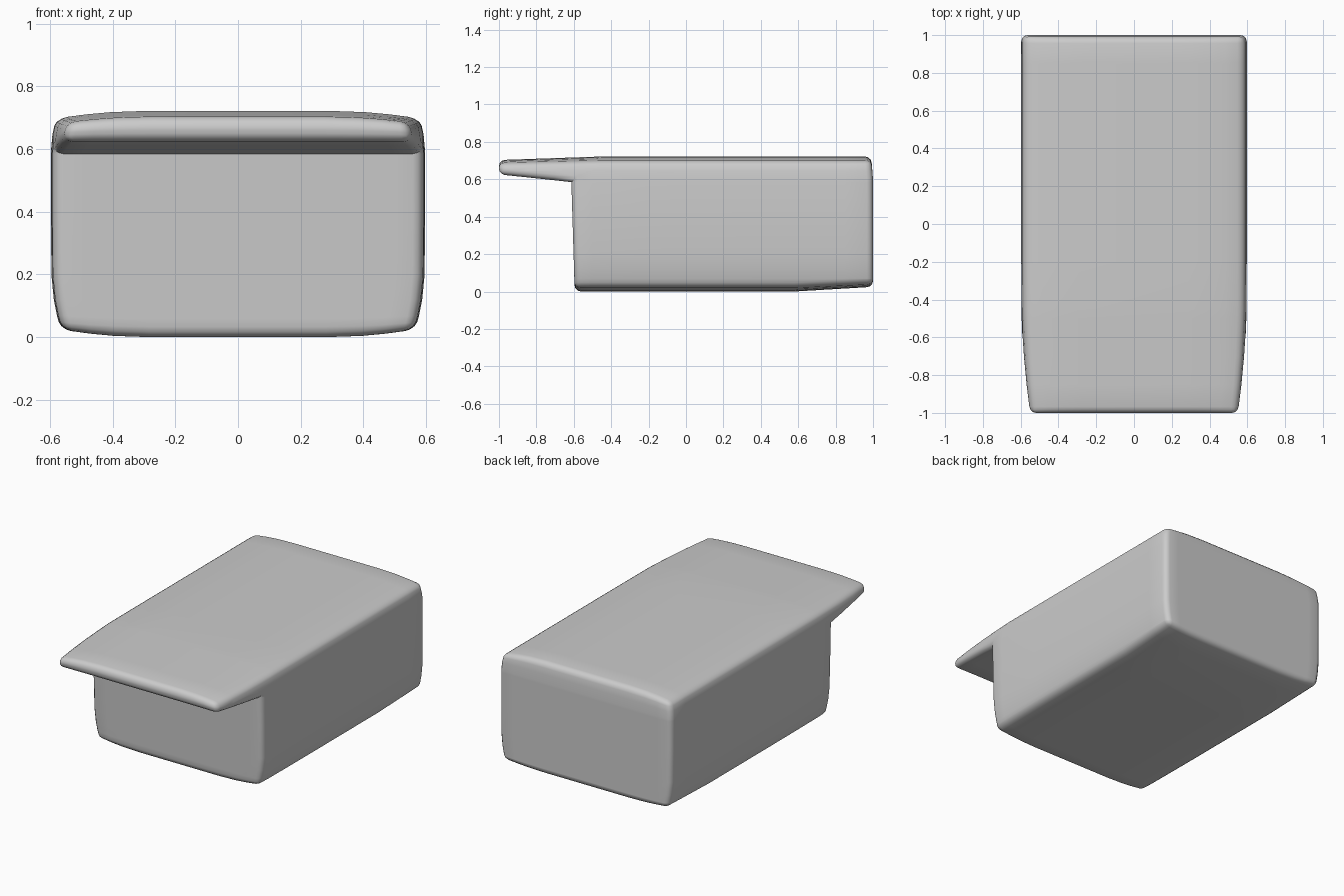
import bpy, bmesh
from mathutils import Vector

if "Cube" in bpy.data.objects:
    bpy.data.objects.remove(bpy.data.objects["Cube"])

HALF = 0.597


def ramp(v, start, end):
    """Squared 0..1 ramp between two values."""
    t = max(0.0, min(1.0, (v - start) / (end - start)))
    return t * t


# side profile (y, z): box with a thin overhanging lip at the front
profile = [(-1, 0.627), (-1, 0.703), (-0.45, 0.722), (0.99, 0.722),
           (1, 0.60), (1, 0.025), (0.58, 0.0), (-0.595, 0.0), (-0.613, 0.585)]

bm = bmesh.new()
left = bm.faces.new([bm.verts.new((-HALF, y, z)) for y, z in profile])
ext = bmesh.ops.extrude_face_region(bm, geom=[left], use_keep_orig=True)
new_verts = [g for g in ext["geom"] if isinstance(g, bmesh.types.BMVert)]
bmesh.ops.translate(bm, verts=new_verts, vec=(2 * HALF, 0, 0))
bmesh.ops.recalc_face_normals(bm, faces=bm.faces[:])

# round every outer corner, leaving the crease under the lip sharp
sharp = [e for e in bm.edges if e.is_manifold and e.is_convex and e.calc_face_angle(0) > 0.4]
bmesh.ops.bevel(bm, geom=sharp, offset=0.033, offset_type='OFFSET', segments=3,
                profile=0.5, affect='EDGES', clamp_overlap=True)

# cut loops so the sides can bulge softly
cuts = [((1, 0, 0), x) for x in (-0.5, -0.42, -0.3, 0.3, 0.42, 0.5)]
cuts += [((0, 1, 0), y) for y in (-0.85, -0.7, -0.5, -0.2, 0.4, 0.85)]
cuts += [((0, 0, 1), z) for z in (0.06, 0.12, 0.2, 0.4, 0.585, 0.65)]
for axis, d in cuts:
    bmesh.ops.bisect_plane(bm, geom=bm.verts[:] + bm.edges[:] + bm.faces[:], dist=1e-5,
                           plane_co=Vector(axis) * d, plane_no=axis)

# taper toward the top, the bottom and the front; dish the top and bottom edges
for v in bm.verts:
    x, y, z = v.co
    v.co.x *= 1 - 0.055 * ramp(-z, -0.25, 0) - 0.03 * ramp(z, 0.58, 0.72) - 0.07 * ramp(-y, 0.35, 1)
    side = ramp(abs(x), 0.3, 0.6)
    v.co.z += 0.025 * side * (ramp(-z, -0.15, 0) - ramp(z, 0.6, 0.72))

bmesh.ops.recalc_face_normals(bm, faces=bm.faces[:])
mesh = bpy.data.meshes.new("overhanging_box")
bm.to_mesh(mesh)
bm.free()
box = bpy.data.objects.new("overhanging_box", mesh)
bpy.context.collection.objects.link(box)

# smooth shading with the crease kept
bpy.context.view_layer.objects.active = box
box.select_set(True)
bpy.ops.object.shade_smooth_by_angle(angle=0.6)
